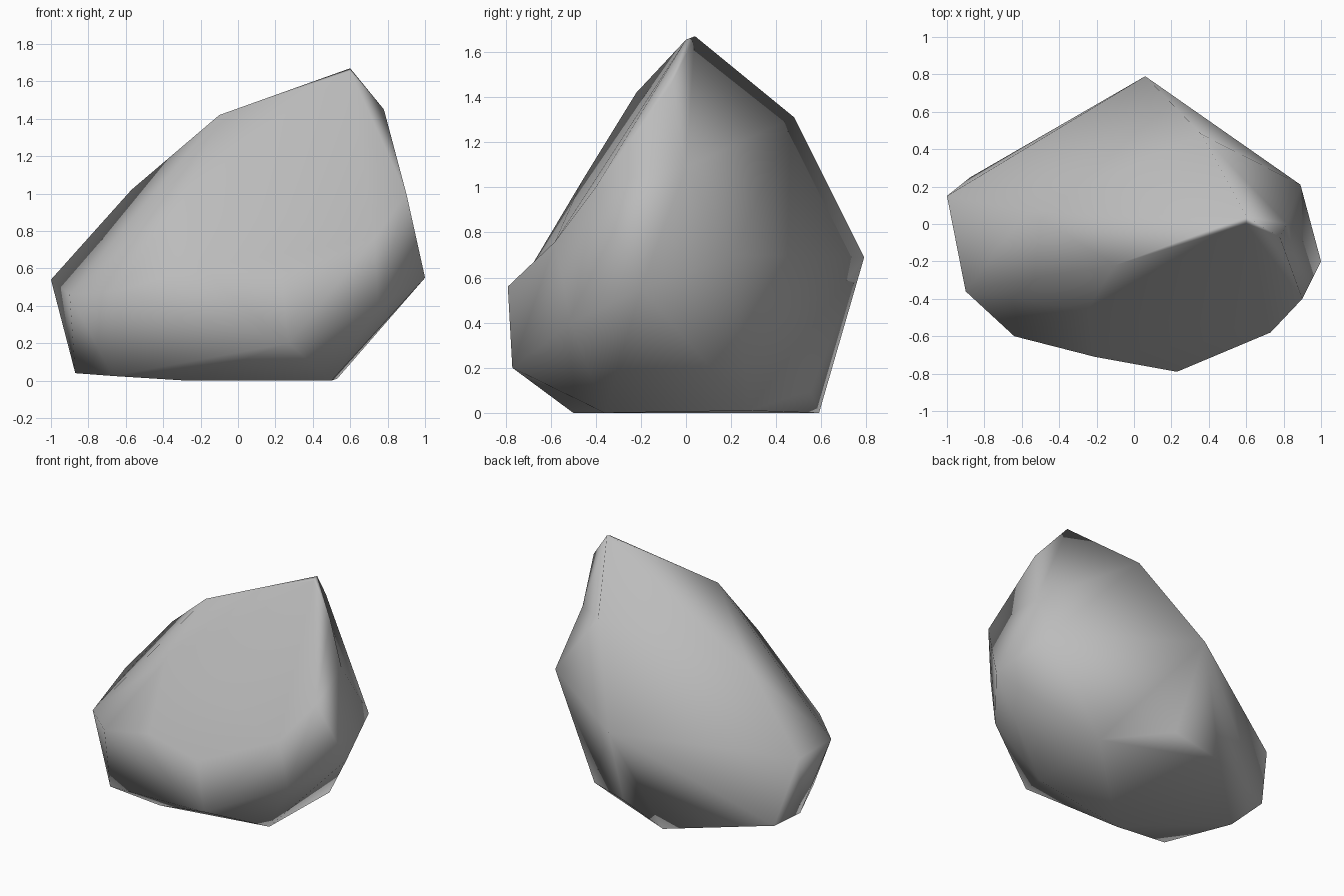
import bpy
import bmesh
import math
from mathutils import Vector

# Remove the default cube only
default_cube = bpy.data.objects.get("Cube")
if default_cube:
    bpy.data.objects.remove(default_cube, do_unlink=True)


def make_material(name, colour):
    material = bpy.data.materials.new(name)
    material.use_nodes = True
    material.diffuse_color = colour
    shader = material.node_tree.nodes["Principled BSDF"]
    shader.inputs["Base Color"].default_value = colour
    shader.inputs["Roughness"].default_value = 0.8
    return material


# Corner points of the boulder, grouped by the part they shape
crown = [(.6, .04, 1.67), (.6, 0, 1.655), (.78, -.07, 1.45),
         (-.1, -.22, 1.42), (.36, .48, 1.31), (-.57, .07, 1.02)]

front_slab = [(.9, -.4, 1), (.73, -.58, .76), (.23, -.79, .56),
              (-.21, -.71, .61), (-.25, -.46, 1.03)]

waist = [(1, -.2, .55), (.89, .21, .7), (.06, .79, .69),
         (-1, .15, .54), (-.9, -.36, .46), (-.64, -.6, .48)]

underside = [(.27, -.77, .2), (.75, -.51, .4), (.11, .55, .1),
             (-.67, -.49, .025), (-.87, -.05, .04), (-.875, .25, .065)]

foot = [(.5, -.36, 0), (-.27, -.5, 0), (-.23, .59, 0), (.53, .28, .01)]

# Shoulder corner on the side, pressed in to leave a shallow hollow
shoulder = Vector((.88, .06, 1.1))
hollow = Vector((.82, 0, 1.09))

# Direction the broad front slab faces
slab_direction = Vector((0, -.83, .55))


def build_boulder(name, points, material):
    """Wrap the points in a hull, press the hollow, merge nearly flat faces."""
    bm = bmesh.new()
    for point in points:
        bm.verts.new(point)
    shoulder_vert = bm.verts.new(shoulder)
    bmesh.ops.convex_hull(bm, input=bm.verts[:])
    shoulder_vert.co = hollow
    loose = [v for v in bm.verts if not v.link_faces]
    bmesh.ops.delete(bm, geom=loose, context="VERTS")
    bmesh.ops.recalc_face_normals(bm, faces=bm.faces[:])

    # Front slab becomes a single broad facet
    slab = [f for f in bm.faces
            if f.normal.angle(slab_direction) < math.radians(14)]
    bmesh.ops.dissolve_faces(bm, faces=slab)
    bmesh.ops.dissolve_limit(bm, angle_limit=math.radians(3),
                             verts=[], edges=bm.edges[:])
    for face in bm.faces:
        face.smooth = True

    mesh = bpy.data.meshes.new(name)
    bm.to_mesh(mesh)
    bm.free()
    mesh.materials.append(material)
    boulder = bpy.data.objects.new(name, mesh)
    bpy.context.collection.objects.link(boulder)
    return boulder


# Boulder, with large facets kept flat and small ones blended
stone_grey = make_material("stone_grey", (0.5, 0.5, 0.5, 1))
boulder = build_boulder("boulder", crown + front_slab + waist + underside + foot,
                        stone_grey)
weighted = boulder.modifiers.new("facet_shading", "WEIGHTED_NORMAL")
weighted.mode = "FACE_AREA"
weighted.weight = 50
